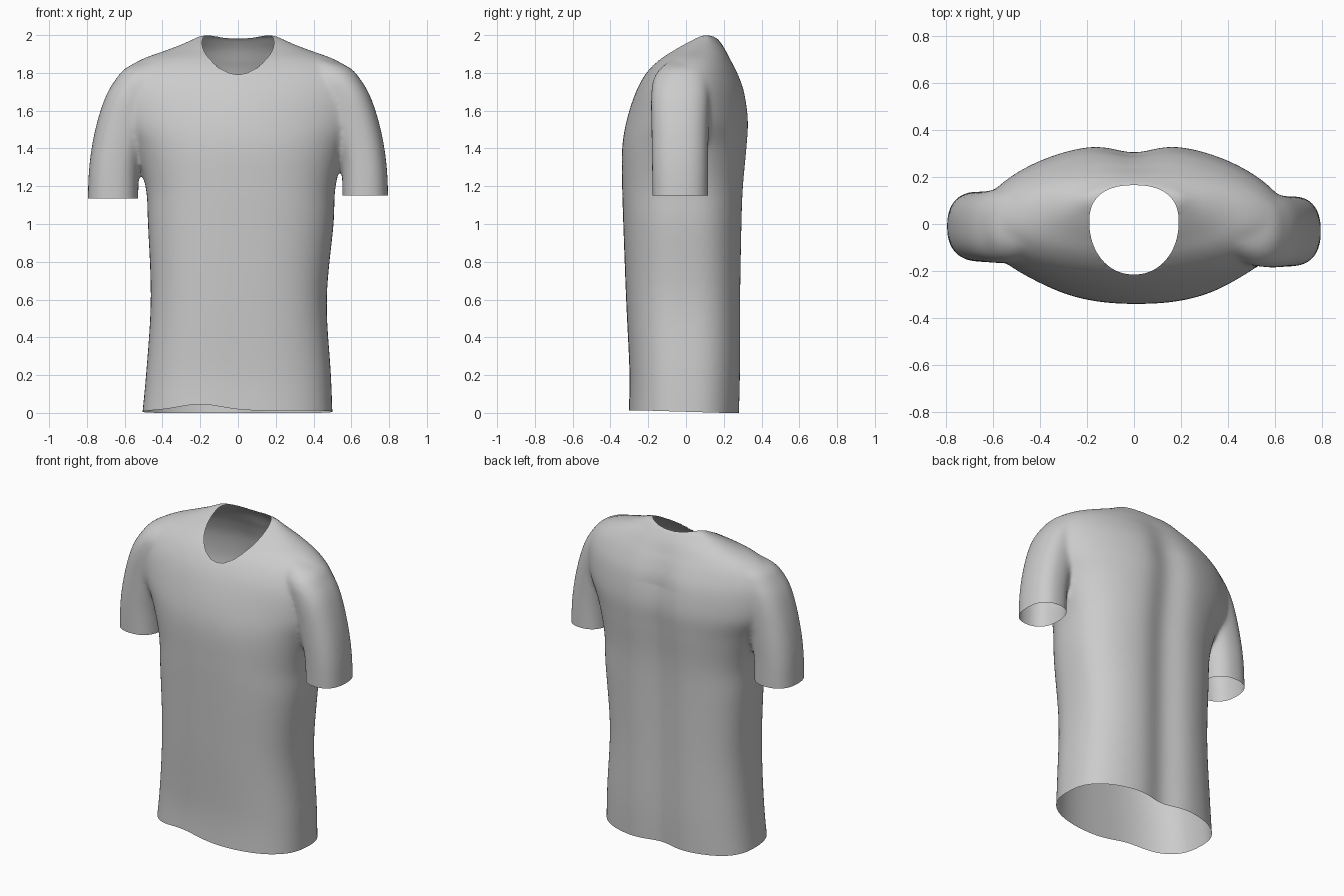
import bpy, bmesh, math

if "Cube" in bpy.data.objects:
    bpy.data.objects.remove(bpy.data.objects["Cube"])


def spline(rows, steps=6):
    """Catmull-Rom through rows of ring parameters."""
    out = []
    for i in range(len(rows) - 1):
        a, b = rows[max(i - 1, 0)], rows[i]
        c, d = rows[i + 1], rows[min(i + 2, len(rows) - 1)]
        for s in range(steps):
            t = s / steps
            out.append([0.5 * (2*q + (r - p)*t + (2*p - 5*q + 4*r - w)*t*t
                               + (3*q - p - 3*r + w)*t**3)
                        for p, q, r, w in zip(a, b, c, d)])
    return out + [list(rows[-1])]


def loft(bm, rows, side=1, dy=0, seg=96):
    """Closed tube of horizontal superellipse rings: z, x0, x1, front, back, side y, power."""
    rings = []
    for z, x0, x1, yf, yb, yc, n in spline(rows):
        xc, hw, ring = (x0 + x1) / 2, (x1 - x0) / 2, []
        for k in range(seg):
            c, s = math.cos(math.tau * k / seg), math.sin(math.tau * k / seg)
            x = xc + hw * math.copysign(abs(c) ** (2 / n), c)
            y = yc + ((yb - yc) if s > 0 else (yf - yc)) * abs(s) ** (2 / n)
            ring.append(bm.verts.new((side * x, y + dy, z)))
        rings.append(ring)
    for a, b in zip(rings, rings[1:]):
        for k in range(seg):
            j = (k + 1) % seg
            bm.faces.new((a[k], a[j], b[j], b[k]))
    bm.faces.new(rings[0][::-1])
    bm.faces.new(rings[-1])


TORSO = [(-.06, -.512, .502, -.305, .29, 0, 2.6), (.2, -.487, .492, -.299, .298, 0, 2.6),
         (.6, -.462, .47, -.317, .30, 0, 2.6), (1.0, -.477, .506, -.332, .306, 0, 2.5),
         (1.2, -.49, .517, -.338, .315, 0, 2.4), (1.4, -.555, .57, -.338, .335, 0, 2.2),
         (1.55, -.65, .65, -.314, .346, 0, 1.95), (1.7, -.67, .67, -.265, .325, -.01, 1.9),
         (1.8, -.62, .62, -.21, .285, 0, 1.95), (1.87, -.515, .515, -.145, .245, .02, 2.1),
         (1.92, -.38, .38, -.075, .215, .06, 2.2), (1.96, -.28, .28, -.015, .185, .08, 2.2),
         (2.0, -.20, .20, .06, .15, .11, 2.2)]
SLEEVE = [(1.06, .553, .797, -.175, .118, -.03, 2.4), (1.3, .547, .788, -.18, .118, -.03, 2.4),
          (1.5, .50, .756, -.183, .12, -.03, 2.4), (1.67, .45, .703, -.185, .125, -.03, 2.4),
          (1.77, .40, .645, -.172, .125, -.025, 2.3), (1.83, .38, .588, -.13, .115, -.02, 2.2),
          (1.87, .36, .48, -.08, .09, 0, 2)]
SLEEVE_L = [(z, x0 - .025, *rest) for z, x0, *rest in SLEEVE]

# Body and sleeves as overlapping volumes
bm = bmesh.new()
loft(bm, TORSO)
loft(bm, SLEEVE)
loft(bm, SLEEVE_L, side=-1, dy=.02)
bmesh.ops.recalc_face_normals(bm, faces=bm.faces)
mesh = bpy.data.meshes.new("shirt")
bm.to_mesh(mesh)
bm.free()
shirt = bpy.data.objects.new("shirt", mesh)
bpy.context.collection.objects.link(shirt)

# Fuse into one skin and soften the armhole seams
rm = shirt.modifiers.new("fuse", 'REMESH')
rm.mode, rm.voxel_size = 'VOXEL', .011
sm = shirt.modifiers.new("soften", 'SMOOTH')
sm.factor, sm.iterations = .5, 26
bpy.context.view_layer.update()
deps = bpy.context.evaluated_depsgraph_get()
skin = bpy.data.meshes.new_from_object(shirt.evaluated_get(deps))
shirt.modifiers.clear()
shirt.data = skin

bm = bmesh.new()
bm.from_mesh(skin)

# Open the hem and the cuffs
CUFF_R, CUFF_L = 1.152, 1.135
for z in (0, CUFF_R, CUFF_L):
    bmesh.ops.bisect_plane(bm, geom=bm.verts[:] + bm.edges[:] + bm.faces[:],
                           plane_co=(0, 0, z), plane_no=(0, 0, 1))


def neck(co):
    """Below 1 inside the neckline, 1 on its edge."""
    y = co.y - .01
    b, n = (.155, 2.4) if y > 0 else (.225, 2.1)
    return ((abs(co.x) / .19) ** n + (abs(y) / b) ** n) ** (1 / n)


def is_open(c):
    return (c.z < 0 or (c.x > .532 and 1 < c.z < CUFF_R)
            or (c.x < -.504 and 1 < c.z < CUFF_L)
            or (c.z > 1.6 and neck(c) < 1))


bmesh.ops.delete(bm, geom=[f for f in bm.faces if is_open(f.calc_center_median())],
                 context='FACES')

# Even out the neckline edge
for v in bm.verts:
    if v.is_boundary and v.co.z > 1.6:
        k = neck(v.co)
        v.co.x /= k
        v.co.y = (v.co.y - .01) / k + .01
rim = [v for v in bm.verts if v.is_boundary and v.co.z > 1.6]
for _ in range(4):
    heights = {v: sum(e.other_vert(v).co.z for e in v.link_edges if e.is_boundary) / 2
               for v in rim}
    for v, z in heights.items():
        v.co.z = (v.co.z + z) / 2

# Spine groove and wavy hem
for v in bm.verts:
    x, y, z = v.co
    if y > 0 and z < 1.97:
        w = min(1, y / .25) * min(1, (1.97 - z) / .3)
        v.co.y -= .04 * w * math.exp(-(x / .12) ** 2)
    if z < .3:
        front = max(0, min(1, .5 - y / .4))
        v.co.z += (1 - z / .3) * front * (.012 + .033 * math.exp(-((x + .2) / .16) ** 2))

bm.to_mesh(skin)
bm.free()
skin.name = "shirt"
for p in skin.polygons:
    p.use_smooth = True
